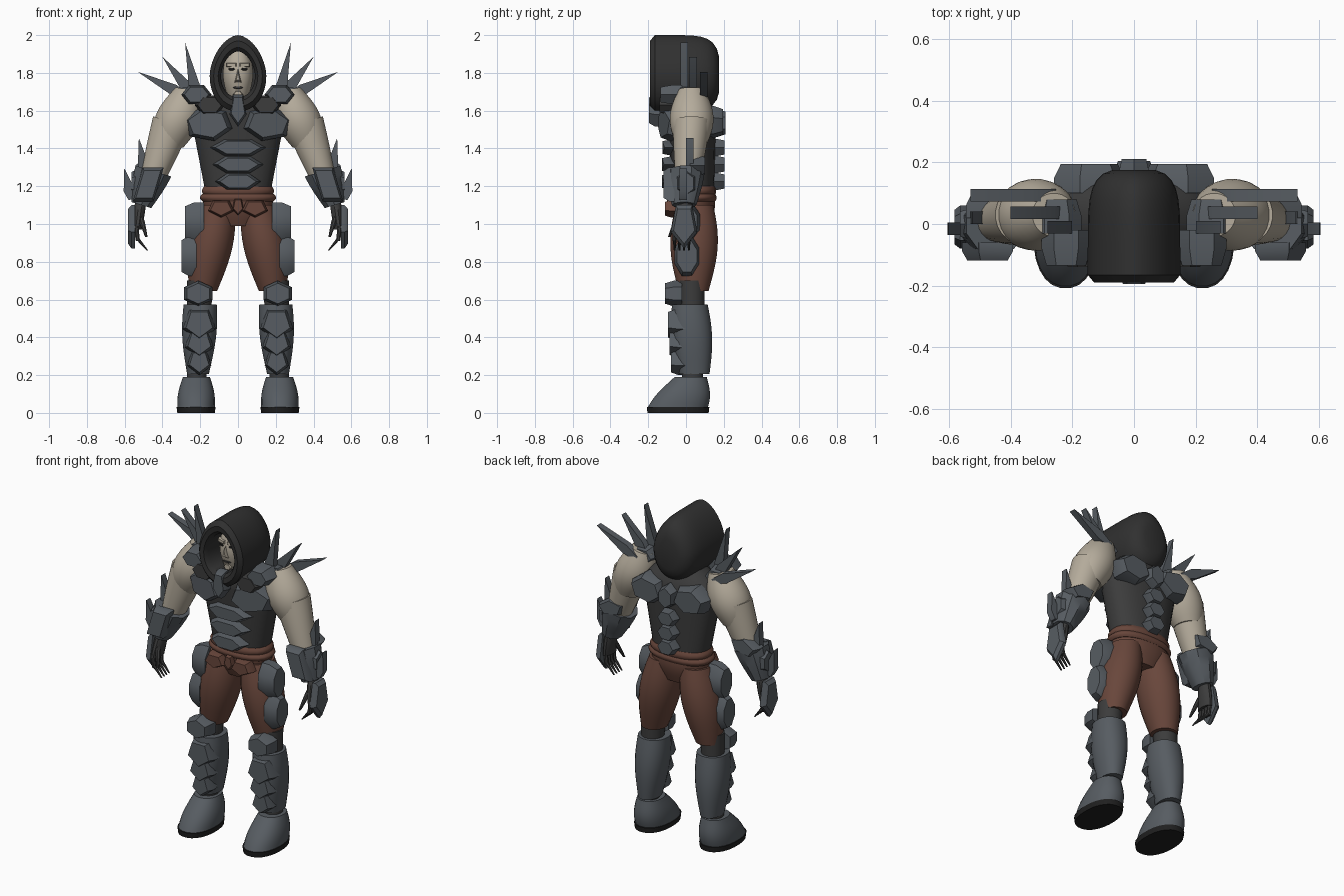
import bpy, bmesh
from math import cos, sin, pi, radians
from mathutils import Vector

if "Cube" in bpy.data.objects:
    bpy.data.objects.remove(bpy.data.objects["Cube"])


def material(name, *rgb):
    mat = bpy.data.materials.new(name)
    mat.use_nodes = True
    mat.diffuse_color = (*rgb, 1)
    mat.node_tree.nodes["Principled BSDF"].inputs["Base Color"].default_value = (*rgb, 1)
    return mat


STEEL = material("steel grey", .095, .108, .122)
DARK = material("dark cloth", .045, .045, .045)
HOOD = material("hood black", .03, .03, .03)
SKIN = material("pale skin", .46, .41, .33)
BROWN = material("brown trousers", .14, .062, .044)
SOLE = material("sole black", .014, .014, .014)
parts = []


def signed_power(value, power):
    return abs(value) ** power * (1 if value > 0 else -1)


def build(name, rings, mat, mirror):
    """Skin a list of equal-length point loops and cap both ends."""
    bm = bmesh.new()
    loops = [[bm.verts.new(point) for point in ring] for ring in rings]
    count = len(loops[0])
    for lower, upper in zip(loops, loops[1:]):
        for i in range(count):
            j = (i + 1) % count
            bm.faces.new((lower[i], lower[j], upper[j], upper[i]))
    bm.faces.new(loops[0][::-1])
    bm.faces.new(loops[-1])
    bmesh.ops.recalc_face_normals(bm, faces=bm.faces)
    mesh = bpy.data.meshes.new(name)
    bm.to_mesh(mesh)
    bm.free()
    mesh.materials.append(mat)
    part = bpy.data.objects.new(name, mesh)
    bpy.context.collection.objects.link(part)
    if mirror:
        part.modifiers.new("mirror", "MIRROR").use_mirror_merge = False
    parts.append(part)


def limb(name, mat, start, end, first, last, bulge=0, tilt=0, power=1, sides=24, steps=10, mirror=True):
    """Rounded tube between two centres, tapering in width and depth and swelling midway."""
    start, end, first, last = map(Vector, (start, end, first, last))
    rings = []
    for step in range(steps + 1):
        t = step / steps
        centre = start.lerp(end, t)
        width, depth = first.lerp(last, t) * (1 + bulge * sin(pi * t))
        ring = []
        for side in range(sides):
            angle = 2 * pi * (side + .5) / sides
            dx = width * signed_power(cos(angle), power)
            dy = depth * signed_power(sin(angle), power)
            ring.append(centre + Vector((dx, dy, tilt * dx)))
        rings.append(ring)
    build(name, rings, mat, mirror)


def slab(name, outline, back, front, mat, mirror, inset=1, bend=0, axis="y"):
    """Chamfered plate whose outline is drawn on the plane facing the axis."""
    middle = sum(outline, Vector((0, 0))) / len(outline)
    rings = []
    for depth, scale in ((back, 1), ((back + front) / 2, 1), (front, inset)):
        ring = []
        for corner in outline:
            a, z = middle.lerp(corner, scale)
            ring.append((a, depth + bend * a * a, z) if axis == "y" else (depth, a, z))
        rings.append(ring)
    build(name, rings, mat, mirror)


def armour(name, centre, size, back, front, mat=STEEL, corners=6, turn=0, lean=0, inset=.8,
           mirror=True, **shape):
    """Polygonal plate fitted to a half width and half height, optionally sheared."""
    points = [Vector((cos(t), sin(t))) for t in (2 * pi * (i + turn) / corners for i in range(corners))]
    low = Vector([min(p[k] for p in points) for k in (0, 1)])
    high = Vector([max(p[k] for p in points) for k in (0, 1)])
    outline = []
    for point in points:
        unit = [(2 * point[k] - low[k] - high[k]) / (high[k] - low[k]) for k in (0, 1)]
        rise = unit[1] * size[1]
        outline.append(Vector((centre[0] + unit[0] * size[0] + lean * rise, centre[1] + rise)))
    slab(name, outline, back, front, mat, mirror, inset, **shape)


def blade(name, base, tip, depth, width=.03, thickness=.02):
    base, tip = Vector(base), Vector(tip)
    side = (tip - base).orthogonal().normalized() * width
    belly = base.lerp(tip, .3)
    outline = [base + side / 2, belly + side, tip, belly - side, base - side / 2]
    slab(name, outline, depth - thickness, depth + thickness, STEEL, True)


POINT_DOWN = -.25   # turns a pentagon onto its tip
UPRIGHT = .5        # turns a square level, or a hexagon onto its tip


# Hood: pointed hollow cowl, with its mouth first and the rounded back last
def cowl_ring(y, scale, segments=32):
    ring = []
    for i in range(segments):
        angle = 2 * pi * i / segments
        upper = cos(angle) > 0
        power = 1.15 if upper else .95
        across = .15 * signed_power(sin(angle), power)
        rise = (.215 if upper else .19) * signed_power(cos(angle), power)
        ring.append((across * scale, y, 1.785 + rise * scale))
    return ring


cowl = [cowl_ring(0, .6), cowl_ring(-.16, .6), cowl_ring(-.185, .7), cowl_ring(-.19, .86)]
for step in range(10):
    t = sin(pi / 2 * step / 10)
    cowl.append(cowl_ring(-.165 + .345 * t, (1 - t ** 6) ** .3))
build("hood", cowl, HOOD, False)

# Head and face
limb("head", SKIN, (0, -.025, 1.66), (0, -.025, 1.93), (.05, .06), (.05, .06), bulge=.6, power=.9, mirror=False)
limb("neck", SKIN, (0, 0, 1.6), (0, 0, 1.72), (.05, .05), (.05, .05), mirror=False)
armour("nose", (0, 1.79), (.018, .04), -.09, -.138, SKIN, corners=3, turn=.75, inset=.5, mirror=False)
armour("brow", (.035, 1.842), (.028, .01), -.1, -.125, SKIN, corners=4, turn=UPRIGHT, bend=4)
armour("eye", (.034, 1.82), (.018, .007), -.115, -.122, SOLE, bend=4)
armour("mouth", (0, 1.722), (.028, .006), -.106, -.114, DARK, bend=4, mirror=False)
armour("chin", (0, 1.688), (.026, .018), -.07, -.108, SKIN, mirror=False)

# Torso in dark cloth
limb("waist", DARK, (0, .04, 1.15), (0, .03, 1.56), (.17, .11), (.25, .13), power=.85, mirror=False)
limb("shoulders", DARK, (0, .03, 1.56), (0, .02, 1.68), (.25, .13), (.13, .09), bulge=.08, power=.85, mirror=False)

# Chest and upper back armour
armour("chest_plate", (.16, 1.53), (.13, .09), -.05, -.15, turn=.25, bend=.9)
armour("back_plate", (.145, 1.54), (.115, .085), .1, .195, turn=.25)
armour("back_centre", (0, 1.535), (.05, .075), .12, .21, turn=UPRIGHT, mirror=False)
armour("throat_plate", (0, 1.6), (.045, .085), -.13, -.195, corners=5, turn=POINT_DOWN, mirror=False)
armour("collar_strap", (.15, 1.63), (.08, .05), -.04, -.14, DARK)

# Stomach and spine plates in three rows
for row in range(3):
    height = 1.405 - .09 * row
    armour(f"stomach_plate_{row}", (0, height), (.15 - .015 * row, .042), -.05, -.13, bend=1.2, mirror=False)
    armour(f"spine_plate_{row}", (0, height), (.065, .046), .12, .205, mirror=False)

# Shoulder mounts and their blades
armour("front_shoulder_mount", (.22, 1.685), (.08, .05), -.02, -.135)
armour("rear_shoulder_mount", (.25, 1.675), (.08, .05), -.03, .08)
blade("inner_blade", (.21, 1.63), (.28, 1.96), depth=-.01)
blade("middle_blade", (.23, 1.67), (.4, 1.885), depth=.037)
blade("outer_blade", (.26, 1.67), (.53, 1.805), depth=.093)

# Bare arms
limb("upper_arm", SKIN, (.26, .03, 1.71), (.37, .03, 1.42), (.07, .07), (.08, .08), bulge=.55, tilt=.2)
limb("forearm", SKIN, (.35, .03, 1.54), (.5, 0, 1.1), (.1, .1), (.04, .045), bulge=.06, tilt=.3)

# Bracers with elbow guards and blades
limb("bracer", STEEL, (.448, 0, 1.28), (.512, -.01, 1.1), (.1, .1), (.055, .065), bulge=.06, tilt=.3, sides=10, steps=4)
armour("elbow_guard", (.46, 1.31), (.085, .055), .02, .1, corners=5, lean=-.4)
armour("bracer_panel", (.475, 1.21), (.055, .09), -.06, -.118, corners=4, turn=UPRIGHT, lean=-.3)
armour("outer_bracer_panel", (0, 1.215), (.05, .075), .5, .565, axis="x", turn=UPRIGHT)
blade("upper_bracer_blade", (.49, 1.25), (.525, 1.455), depth=.02)
blade("lower_bracer_blade", (.565, 1.13), (.602, 1.295), depth=-.015)

# Gloved hands with curled fingers and outer guards
limb("palm", DARK, (.515, 0, 1.12), (.535, -.02, .97), (.03, .035), (.026, .055), bulge=.1, sides=12)
for finger in range(4):
    y = -.06 + .025 * finger
    limb(f"finger_{finger}", DARK, (.54, y, .99), (.53, y, .91), (.014, .013), (.012, .011), sides=8, steps=2)
    limb(f"fingertip_{finger}", DARK, (.53, y, .92), (.48, y, .86), (.012, .011), (.005, .005), sides=8, steps=2)
limb("thumb", DARK, (.515, -.04, 1.04), (.485, -.09, .93), (.015, .015), (.007, .007), bulge=.2, sides=8)
armour("hand_guard", (-.01, .985), (.07, .115), .545, .582, corners=5, turn=POINT_DOWN, axis="x")

# Belt and trousers
limb("upper_belt", BROWN, (0, .04, 1.2), (0, .04, 1.15), (.18, .113), (.18, .113), bulge=.07, power=.85, mirror=False)
limb("lower_belt", BROWN, (0, .04, 1.16), (0, .04, 1.12), (.19, .115), (.19, .115), bulge=.07, power=.85, mirror=False)
armour("belt_flap", (.09, 1.08), (.07, .045), -.05, -.112, BROWN, corners=5, turn=POINT_DOWN)
armour("buckle", (0, 1.09), (.03, .045), -.05, -.1, BROWN, corners=5, turn=POINT_DOWN, mirror=False)
limb("hips", BROWN, (0, .04, 1.16), (0, .045, .99), (.185, .11), (.12, .08), bulge=.15, power=.9, mirror=False)
limb("trouser_leg", BROWN, (.105, .045, 1.1), (.185, .04, .645), (.09, .1), (.075, .08), bulge=.4)

# Thigh guards
armour("upper_thigh_guard", (.005, 1.01), (.068, .105), .18, .28, corners=8, turn=UPRIGHT, axis="x")
armour("lower_thigh_guard", (.005, .83), (.065, .105), .22, .3, corners=8, turn=UPRIGHT, axis="x")

# Lower legs, knees and greaves
limb("lower_leg", DARK, (.2, .03, .7), (.22, .035, .15), (.07, .07), (.05, .055))
armour("knee_guard", (.21, .632), (.075, .068), -.02, -.11, turn=UPRIGHT)
limb("greave", STEEL, (.2, .02, .575), (.212, .045, .205), (.088, .095), (.058, .08), bulge=.22, power=.9)
for row in range(3):
    armour(f"shin_plate_{row}", (.205, .465 - .1 * row), (.088 - .012 * row, .085 - .01 * row), 0,
           -.095 + .008 * row, corners=5, turn=POINT_DOWN)

# Boots and soles
limb("boot", STEEL, (.222, -.043, .03), (.22, .025, .19), (.1, .16), (.072, .086), bulge=.11, power=.9)
limb("sole", SOLE, (.222, -.042, 0), (.222, -.042, .032), (.1, .163), (.104, .167), power=.9, steps=1)

# Smooth rounded surfaces while keeping plate edges crisp
bpy.ops.object.select_all(action="DESELECT")
for part in parts:
    part.select_set(True)
bpy.context.view_layer.objects.active = parts[0]
bpy.ops.object.shade_smooth_by_angle(angle=radians(35))
